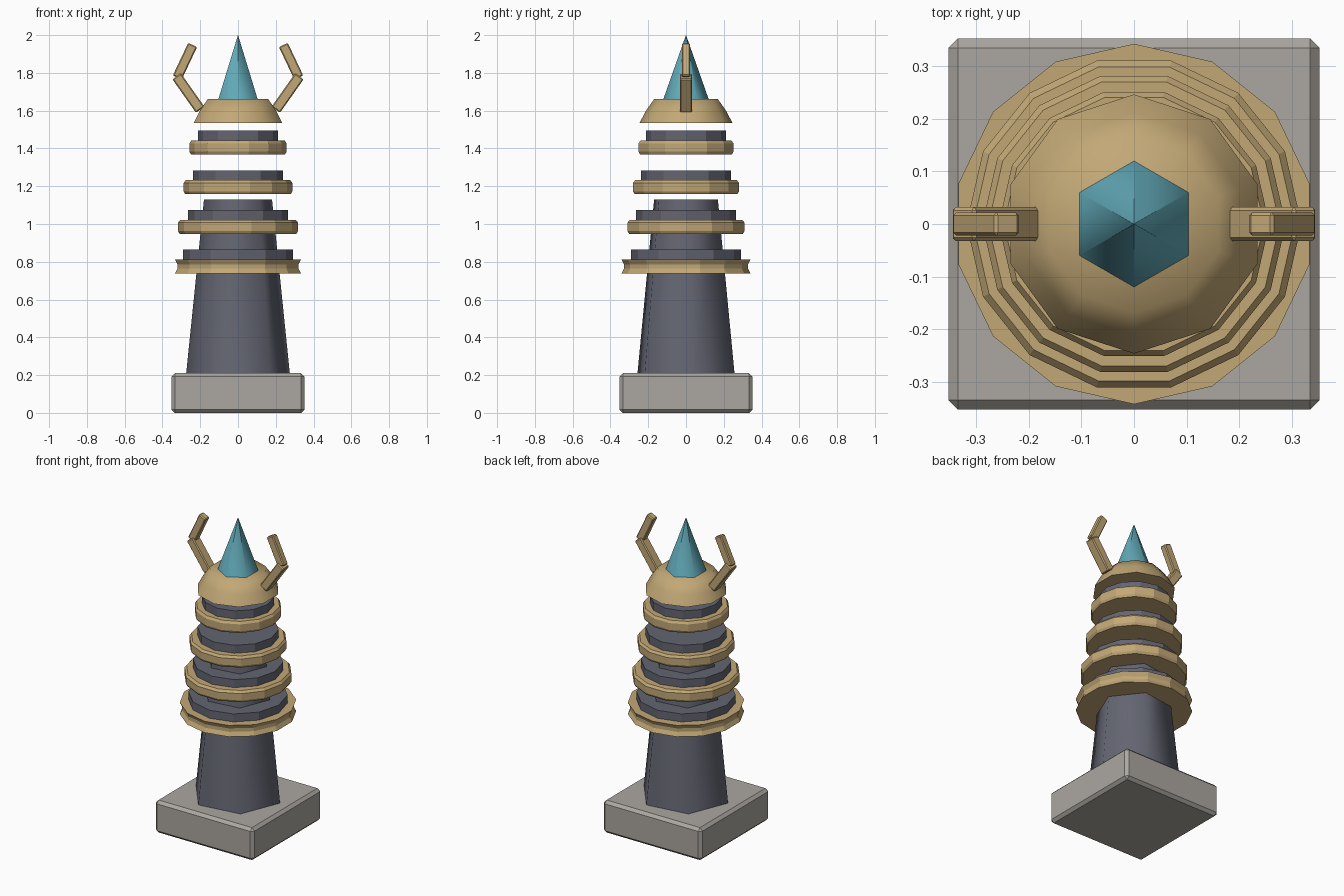
import bpy, bmesh
from math import sin, cos, pi, radians
from mathutils import Vector

if "Cube" in bpy.data.objects:
    bpy.data.objects.remove(bpy.data.objects["Cube"])


def material(name, rgb):
    m = bpy.data.materials.new(name)
    m.use_nodes = True
    m.diffuse_color = (*rgb, 1)
    m.node_tree.nodes["Principled BSDF"].inputs["Base Color"].default_value = (*rgb, 1)
    return m


GOLD = material("pale gold", (0.54, 0.39, 0.18))
SLATE = material("dark slate", (0.125, 0.13, 0.165))
STONE = material("grey stone", (0.41, 0.39, 0.355))
TEAL = material("teal crystal", (0.12, 0.40, 0.48))


def finish(bm, name, mat, smooth=None):
    bmesh.ops.recalc_face_normals(bm, faces=bm.faces)
    mesh = bpy.data.meshes.new(name)
    bm.to_mesh(mesh)
    bm.free()
    obj = bpy.data.objects.new(name, mesh)
    bpy.context.collection.objects.link(obj)
    mesh.materials.append(mat)
    if smooth:
        bpy.ops.object.select_all(action="DESELECT")
        obj.select_set(True)
        bpy.context.view_layer.objects.active = obj
        bpy.ops.object.shade_smooth_by_angle(angle=radians(smooth))
    return obj


def stack(name, mat, sides, layers, start=90, smooth=None):
    """Closed solid from polygon layers (z, radius), the first vertex at start degrees."""
    bm = bmesh.new()
    loops = []
    for z, r in layers:
        angles = [radians(start) + 2 * pi * i / sides for i in range(sides)]
        loops.append([bm.verts.new((r * cos(a), r * sin(a), z)) for a in angles])
    bm.faces.new(loops[0])
    bm.faces.new(loops[-1])
    for low, high in zip(loops, loops[1:]):
        for i in range(sides):
            j = (i + 1) % sides
            bm.faces.new((low[i], low[j], high[j], high[i]))
    return finish(bm, name, mat, smooth)


def bevelled(obj, width):
    mod = obj.modifiers.new("Bevel", "BEVEL")
    mod.width = width
    mod.segments = 1
    return obj


def bar(name, start, end, thick, depth):
    """Square bar in the xz plane between two points."""
    a, b = Vector(start), Vector(end)
    bm = bmesh.new()
    bmesh.ops.create_cube(bm, size=1)
    bmesh.ops.scale(bm, vec=(thick, depth, (b - a).length), verts=bm.verts)
    along = (b - a).normalized()
    across = Vector((along.z, 0, -along.x))
    for v in bm.verts:
        v.co = (a + b) / 2 + across * v.co.x + along * v.co.z + Vector((0, v.co.y, 0))
    return bevelled(finish(bm, name, GOLD), 0.006)


# Square plinth
bm = bmesh.new()
bmesh.ops.create_cube(bm, size=1)
bmesh.ops.scale(bm, vec=(0.705, 0.705, 0.21), verts=bm.verts)
bmesh.ops.translate(bm, vec=(0, 0, 0.105), verts=bm.verts)
bevelled(finish(bm, "plinth", STONE), 0.018)

# Tapered six-sided shaft
stack("shaft", SLATE, 6, [(0.2, 0.278), (1.13, 0.182)], start=8, smooth=65)

# Gold rings, each with a slate disc on top
FLARED = [(0, 1), (0.35, 0.96), (0.65, 0.96), (1, 1)]
ROUNDED = [(0, 0.97), (0.2, 1), (0.8, 1), (1, 0.96)]
for i in range(4):
    low = 0.738 + 0.21 * i
    radius = (0.342, 0.318, 0.288, 0.257)[i]
    shape = ROUNDED if i else FLARED
    stack(f"gold_ring_{i + 1}", GOLD, 14,
          [(low + 0.074 * t, radius * s) for t, s in shape], start=0 if i else 90)
    disc = 0.292 - 0.0265 * i
    stack(f"slate_disc_{i + 1}", SLATE, 12, [(low + 0.07, disc), (low + 0.126, disc)])

# Domed head and crystal spike
stack("head", GOLD, 10, [(1.535, 0.246), (1.6, 0.212), (1.662, 0.168)], smooth=60)
stack("crystal_spike", TEAL, 6, [(1.655, 0.122), (2.0, 0.0005)], smooth=65)

# Bent prongs on both sides
for side, x in (("left", 1), ("right", -1)):
    bar(side + "_lower_prong", (0.2, 0, 1.605), (0.325, 0, 1.782), 0.055, 0.064)
    bar(side + "_upper_prong", (0.322, 0, 1.775), (0.24, 0, 1.948), 0.052, 0.044)
    for part in ("_lower_prong", "_upper_prong"):
        mesh = bpy.data.objects[side + part].data
        for v in mesh.vertices:
            v.co.x *= x
        if x < 0:
            mesh.flip_normals()
